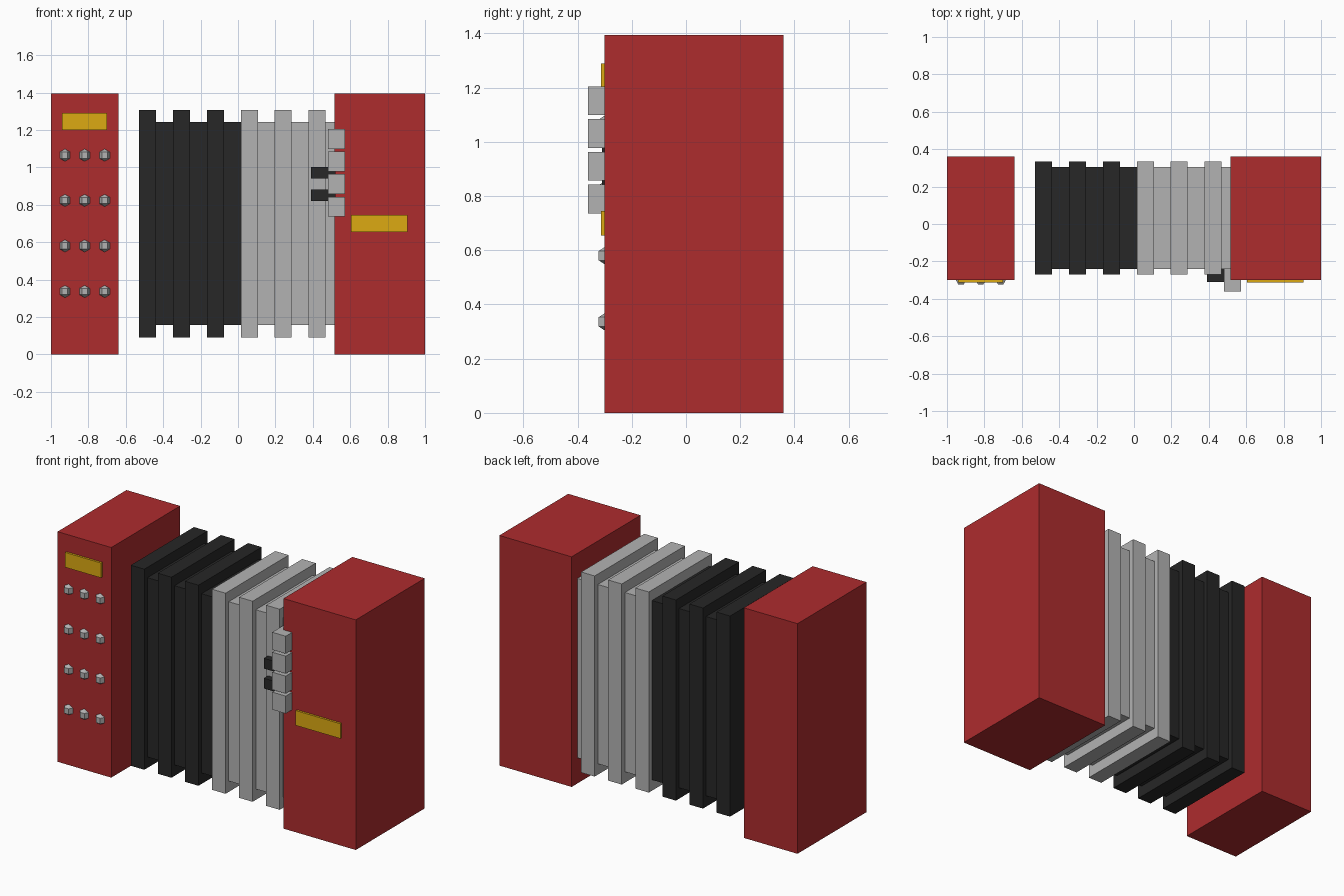
import bpy, bmesh, math

if "Cube" in bpy.data.objects:
    bpy.data.objects.remove(bpy.data.objects["Cube"])


def material(name, rgb):
    m = bpy.data.materials.new(name)
    m.diffuse_color = (*rgb, 1)
    m.use_nodes = True
    m.node_tree.nodes["Principled BSDF"].inputs["Base Color"].default_value = m.diffuse_color
    return m


RED = material("red", (0.42, 0.025, 0.027))
BLACK = material("black", (0.02, 0.02, 0.02))
GREY = material("grey", (0.45, 0.45, 0.45))
YELLOW = material("yellow", (0.72, 0.4, 0.006))


def finish(name, bm, mat):
    me = bpy.data.meshes.new(name)
    bm.to_mesh(me)
    bm.free()
    me.materials.append(mat)
    ob = bpy.data.objects.new(name, me)
    bpy.context.collection.objects.link(ob)
    return ob


def box(name, x, y, z, mat):
    """Box from (min, max) ranges on each axis."""
    bm = bmesh.new()
    bmesh.ops.create_cube(bm, size=1)
    bmesh.ops.scale(bm, vec=[r[1] - r[0] for r in (x, y, z)], verts=bm.verts)
    ob = finish(name, bm, mat)
    ob.location = [(r[0] + r[1]) / 2 for r in (x, y, z)]
    return ob


# End cases
box("left_case", (-1, -0.64), (-0.30, 0.36), (0, 1.395), RED)
box("right_case", (0.515, 1), (-0.30, 0.36), (0, 1.395), RED)

# Yellow front plates
box("left_plate", (-0.94, -0.70), (-0.313, -0.29), (1.20, 1.29), YELLOW)
box("right_plate", (0.605, 0.905), (-0.313, -0.29), (0.655, 0.745), YELLOW)

# Bellows: wide ribs alternating with narrower folds
step = 0.0908
for i in range(12):
    x = -0.53 + i * step
    mat = BLACK if i < 6 else GREY
    if i % 2 == 0:
        box("bellows_rib", (x, x + step), (-0.27, 0.335), (0.09, 1.306), mat)
    else:
        box("bellows_fold", (x, x + step), (-0.24, 0.305), (0.156, 1.243), mat)

# Bass buttons: low-poly six-sided beads half sunk into the left case
for z in (1.065, 0.823, 0.58, 0.336):
    for x in (-0.925, -0.82, -0.713):
        bm = bmesh.new()
        bmesh.ops.create_uvsphere(bm, u_segments=6, v_segments=3, radius=0.034)
        ob = finish("bass_button", bm, GREY)
        ob.location = (x, -0.297, z)
        ob.rotation_euler.z = math.radians(30)

# Piano keys
for i in range(4):
    z = 1.152 - i * 0.121
    box("light_key", (0.482, 0.573), (-0.361, -0.24), (z - 0.053, z + 0.053), GREY)
for z in (0.972, 0.851):
    box("dark_key", (0.39, 0.52), (-0.31, -0.24), (z - 0.031, z + 0.031), BLACK)
